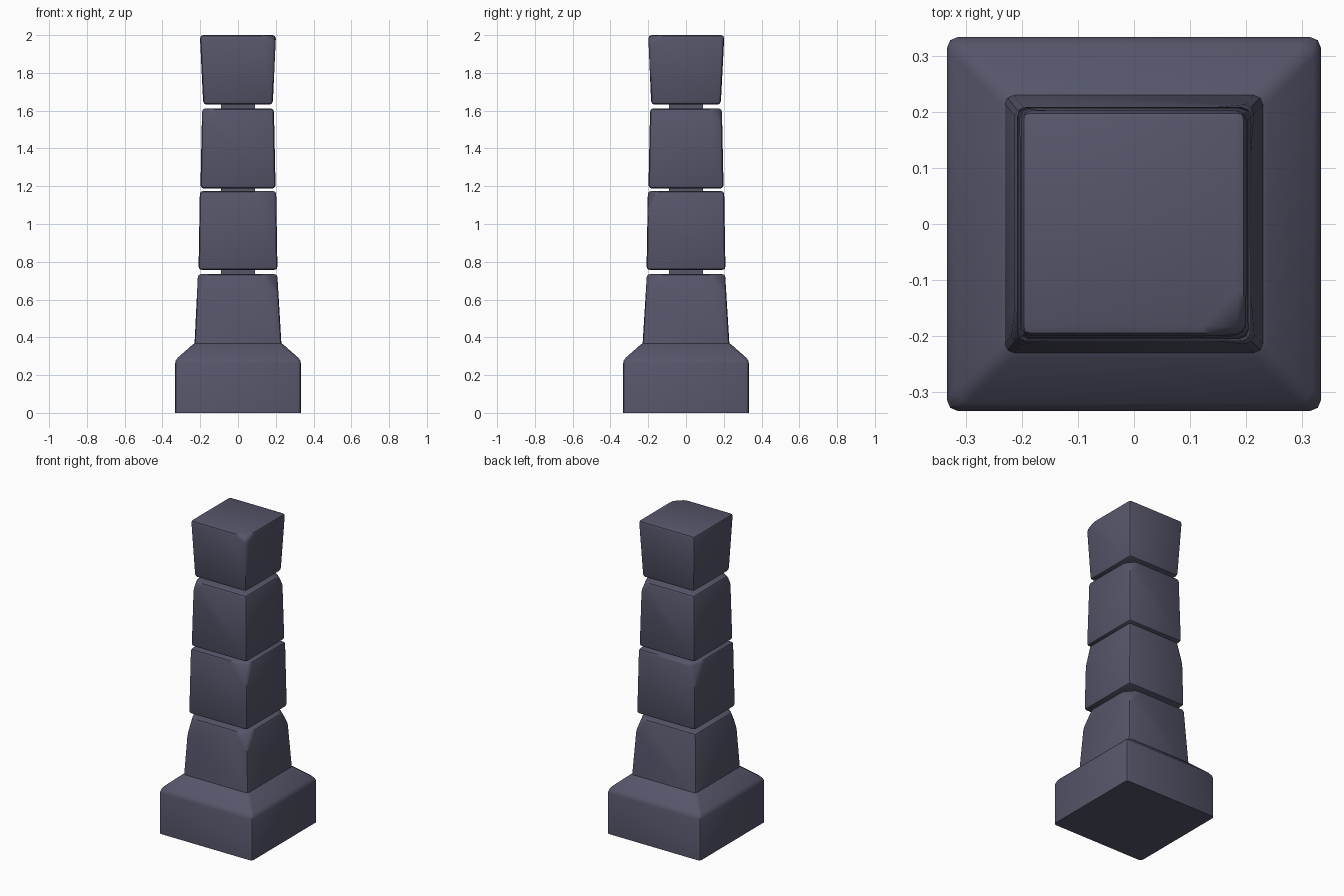
import bpy, bmesh, math
from mathutils import Vector

if "Cube" in bpy.data.objects:
    bpy.data.objects.remove(bpy.data.objects["Cube"])

stone = bpy.data.materials.new("dark_slate_stone")
stone.diffuse_color = (0.092, 0.092, 0.145, 1)
stone.use_nodes = True
stone.node_tree.nodes["Principled BSDF"].inputs["Base Color"].default_value = stone.diffuse_color


def stack(name, rings, bevel=0.0, chips=(), keep_bottom=False):
    """Square tapered stone from (z, x0, x1, y0, y1) rings, with chipped corners."""
    bm = bmesh.new()
    loops = []
    for z, x0, x1, y0, y1 in rings:
        loops.append([bm.verts.new(p) for p in
                      ((x0, y0, z), (x1, y0, z), (x1, y1, z), (x0, y1, z))])
    for a, b in zip(loops, loops[1:]):
        for i in range(4):
            j = (i + 1) % 4
            bm.faces.new((a[i], a[j], b[j], b[i]))
    bm.faces.new(loops[0][::-1])
    bm.faces.new(loops[-1])
    # worn corners: slice by a plane cutting the top corner at three distances
    z, x0, x1, y0, y1 = rings[-1]
    for sx, sy, dx, dy, dz in chips:
        c = Vector((x1 if sx > 0 else x0, y1 if sy > 0 else y0, z))
        n = Vector((sx / dx, sy / dy, 1 / dz))
        co = c - Vector((sx * dx, 0, 0))
        bmesh.ops.bisect_plane(bm, geom=bm.verts[:] + bm.edges[:] + bm.faces[:],
                               plane_co=co, plane_no=n, clear_outer=True)
        bmesh.ops.holes_fill(bm, edges=[e for e in bm.edges if e.is_boundary])
    bmesh.ops.recalc_face_normals(bm, faces=bm.faces[:])
    if bevel:
        zmin = rings[0][0] + 1e-4
        edges = [e for e in bm.edges if not
                 (keep_bottom and all(v.co.z < zmin for v in e.verts))]
        bmesh.ops.bevel(bm, geom=edges, offset=bevel, segments=2, profile=0.5,
                        affect='EDGES', clamp_overlap=True)
    bmesh.ops.recalc_face_normals(bm, faces=bm.faces[:])
    me = bpy.data.meshes.new(name)
    bm.to_mesh(me)
    bm.free()
    ob = bpy.data.objects.new(name, me)
    bpy.context.collection.objects.link(ob)
    me.materials.append(stone)
    bpy.ops.object.select_all(action='DESELECT')
    ob.select_set(True)
    bpy.context.view_layer.objects.active = ob
    bpy.ops.object.shade_smooth_by_angle(angle=math.radians(40))
    return ob


def sq(z, h):
    return (z, -h, h, -h, h)


# plinth with sloped shoulders
stack("plinth", [sq(0, 0.333), sq(0.28, 0.333), sq(0.375, 0.225)], 0.018,
      keep_bottom=True)

# four stacked stones, each slightly different
stack("lower_stone", [sq(0.33, 0.232), (0.735, -0.212, 0.208, -0.207, 0.207)], 0.016,
      [(1, -1, 0.07, 0.07, 0.09), (1, 1, 0.06, 0.07, 0.08), (-1, -1, 0.05, 0.05, 0.10)],
      keep_bottom=True)
stack("second_stone", [sq(0.757, 0.209), sq(1.175, 0.202)], 0.017,
      [(1, -1, 0.11, 0.04, 0.12), (-1, 1, 0.04, 0.09, 0.13)])
stack("third_stone", [sq(1.188, 0.199), sq(1.612, 0.19)], 0.018,
      [(1, 1, 0.05, 0.06, 0.07), (-1, -1, 0.06, 0.04, 0.06)])
stack("top_stone", [sq(1.632, 0.184), (2.0, -0.202, 0.201, -0.2, 0.203)], 0.018,
      [(1, -1, 0.07, 0.07, 0.035)])

# recessed necks joining the stones
for i, (z0, z1) in enumerate(((0.72, 0.77), (1.16, 1.205), (1.6, 1.645))):
    stack("neck_%d" % (i + 1), [sq(z0, 0.09), sq(z1, 0.09)])
